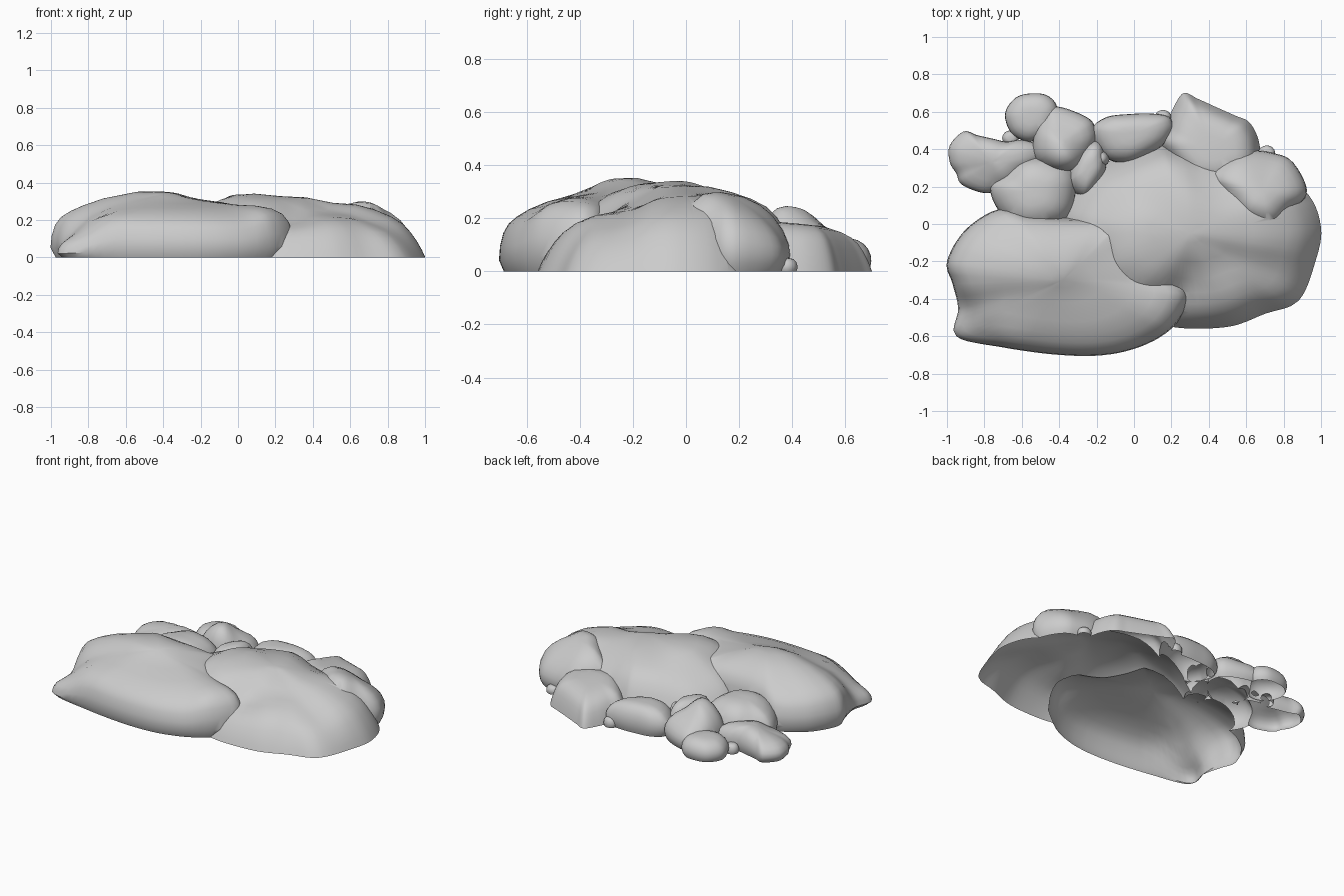
import bpy, bmesh, math
from mathutils import Vector

if "Cube" in bpy.data.objects:
    bpy.data.objects.remove(bpy.data.objects["Cube"])

# wall profiles from ground to crown: (outline scale, fraction of crown height)
BROAD = [(.955, 0), (1, .18), (.99, .4), (.96, .6), (.91, .74), (.83, .84), (.72, .92), (.55, .98), (.3, 1), (.1, 1)]
SLOPE = [(1, 0), (.975, .15), (.935, .34), (.885, .53), (.825, .7), (.74, .84), (.62, .94), (.48, .99), (.3, 1), (.1, 1)]
ROUND = [(.9, 0), (.97, .14), (1, .32), (.98, .5), (.9, .68), (.77, .83), (.58, .94), (.35, .99), (.12, 1)]
rocks = []


def smooth_loop(pts, n):
    """Closed Catmull-Rom curve through the outline points, evenly resampled."""
    P = [Vector(p) for p in pts]
    fine = []
    for i in range(len(P)):
        a, b, c, d = (P[(i + k) % len(P)] for k in (-1, 0, 1, 2))
        for s in range(12):
            t = s / 12
            fine.append(.5 * (2 * b + (c - a) * t + (2 * a - 5 * b + 4 * c - d) * t * t
                              + (3 * b - a - 3 * c + d) * t ** 3))
    return [fine[int(i * len(fine) / n)] for i in range(n)]


def crown(p, tops, width):
    """Blend the height control points around p."""
    total = acc = 0
    for x, y, z in tops:
        w = math.exp(-((p.x - x) ** 2 + (p.y - y) ** 2) / (2 * width ** 2)) + 1e-6
        total += w
        acc += w * z
    return acc / total


def rock(name, outline, centre, tops, profile=ROUND, n=48, width=.1):
    """Closed boulder reaching slightly below ground, trimmed later."""
    bm = bmesh.new()
    c = Vector(centre)
    loop = smooth_loop(outline, n)
    rings = []
    for s, f in [(profile[0][0], None)] + profile:
        ring = []
        for q in loop:
            p = c + (q - c) * s
            ring.append(bm.verts.new((p.x, p.y, -.1 if f is None else f * crown(p, tops, width))))
        rings.append(ring)
    for lo, hi in zip(rings, rings[1:]):
        for i in range(n):
            j = (i + 1) % n
            bm.faces.new((lo[i], lo[j], hi[j], hi[i]))
    tip = bm.verts.new((c.x, c.y, crown(c, tops, width)))
    root = bm.verts.new((c.x, c.y, -.1))
    for i in range(n):
        bm.faces.new((rings[-1][i], rings[-1][(i + 1) % n], tip))
        bm.faces.new((rings[0][(i + 1) % n], rings[0][i], root))
    bmesh.ops.recalc_face_normals(bm, faces=bm.faces)
    me = bpy.data.meshes.new(name)
    bm.to_mesh(me)
    bm.free()
    ob = bpy.data.objects.new(name, me)
    bpy.context.collection.objects.link(ob)
    rocks.append(ob)


# two large slabs
rock("front_boulder",
     [(-.95, -.6), (-.7, -.66), (-.4, -.7), (-.15, -.7), (.05, -.65), (.2, -.56), (.29, -.43), (.285, -.35),
      (.2, -.28), (.08, -.12), (-.01, .02), (-.12, .03), (-.38, .035), (-.56, .05), (-.72, .08), (-.9, -.03),
      (-1, -.2), (-.97, -.32), (-.94, -.45)], (-.38, -.3),
     [(-.47, -.22, .36), (-.1, -.2, .31), (.22, -.42, .32), (.1, -.22, .26), (-.4, -.48, .29),
      (-.1, -.48, .29), (-.4, -.63, .235), (-.1, -.63, .235), (-.7, -.47, .26), (-.92, -.57, .12),
      (-.87, -.22, .29), (-.7, -.2, .34), (-.4, 0, .32), (-.75, 0, .26)], BROAD, 96, .1)
rock("rear_boulder",
     [(1, -.02), (.97, -.2), (.88, -.41), (.7, -.48), (.5, -.55), (.2, -.55), (-.03, -.46), (-.25, -.3),
      (-.36, -.12), (-.42, .02), (-.36, .16), (-.26, .27), (-.1, .35), (.1, .42), (.2, .42), (.45, .36),
      (.75, .27), (.93, .16)], (.3, -.05),
     [(.03, -.04, .35), (0, -.17, .34), (.1, -.26, .31), (.3, 0, .325), (.6, .02, .29), (.84, -.05, .26),
      (.5, -.3, .23), (.24, -.43, .16), (.36, -.48, .21), (.78, -.33, .19), (.1, .22, .29), (-.16, .18, .26),
      (-.22, -.02, .28), (.5, .25, .25)], SLOPE, 96, .1)

# medium rocks on the right and at the back
rock("right_rock",
     [(.4, .25), (.5, .12), (.6, .01), (.75, -.02), (.84, .07), (.915, .14), (.915, .22), (.84, .34),
      (.74, .38), (.62, .39), (.48, .34)], (.69, .18),
     [(.64, .1, .33), (.7, .16, .315), (.84, .2, .23), (.74, .3, .15), (.52, .24, .28)])
rock("back_right_rock",
     [(.14, .42), (.17, .52), (.21, .62), (.265, .7), (.34, .67), (.45, .62), (.54, .58), (.62, .54),
      (.67, .43), (.66, .3), (.5, .2), (.3, .23)], (.42, .4),
     [(.42, .4, .205), (.32, .58, .13), (.55, .48, .16), (.25, .45, .18), (.5, .28, .19)], SLOPE, 72, .13)
rock("back_middle_rock",
     [(-.225, .5), (-.15, .57), (-.02, .588), (.1, .59), (.19, .57), (.205, .5), (.14, .41), (-.02, .33),
      (-.16, .36)], (0, .48), [(0, .46, .18), (.12, .5, .16), (-.14, .48, .17)])
rock("peaked_rock",
     [(-.54, .45), (-.49, .58), (-.42, .63), (-.25, .57), (-.205, .5), (-.215, .42), (-.29, .31), (-.4, .28),
      (-.52, .34)], (-.39, .43),
     [(-.41, .41, .265), (-.29, .48, .18), (-.4, .57, .15), (-.5, .42, .19)], ROUND, 48, .06)
rock("inner_left_rock",
     [(-.77, .19), (-.69, .27), (-.6, .34), (-.48, .35), (-.35, .3), (-.31, .2), (-.36, .03), (-.56, -.03),
      (-.7, .04)], (-.55, .17), [(-.53, .15, .24), (-.68, .18, .18), (-.42, .22, .21)])

# small rocks
rock("far_left_rock",
     [(-.985, .33), (-.985, .42), (-.91, .495), (-.84, .475), (-.75, .455), (-.68, .44), (-.6, .45), (-.51, .42),
      (-.5, .35), (-.58, .28), (-.68, .2), (-.78, .165), (-.87, .185), (-.93, .22), (-.95, .27)], (-.76, .33),
     [(-.72, .37, .16), (-.9, .41, .13), (-.86, .24, .11), (-.58, .37, .15)], ROUND, 60, .07)
rock("back_left_rock",
     [(-.69, .58), (-.65, .66), (-.58, .695), (-.47, .69), (-.41, .62), (-.44, .5), (-.55, .44), (-.65, .48)],
     (-.55, .58), [(-.54, .57, .14), (-.6, .62, .11)])
rock("wedge_rock",
     [(-.35, .22), (-.31, .36), (-.23, .44), (-.17, .42), (-.15, .3), (-.2, .2), (-.27, .14)],
     (-.24, .3), [(-.24, .3, .19)])

# pebbles
for i, (x, y, r, h) in enumerate([(-.66, .46, .045, .06), (.155, .57, .045, .06), (.71, .38, .045, .05),
                                  (-.18, .35, .05, .16)]):
    ring = [(x + r * math.cos(a * math.pi / 4), y + r * .9 * math.sin(a * math.pi / 4)) for a in range(8)]
    rock("pebble_%d" % (i + 1), ring, (x, y), [(x, y, h)], ROUND, 16)

# merge all rocks into one skin
base = rocks[0]
for other in rocks[1:]:
    m = base.modifiers.new("union", 'BOOLEAN')
    m.operation, m.solver, m.object = 'UNION', 'EXACT', other
dg = bpy.context.evaluated_depsgraph_get()
skin = bpy.data.meshes.new_from_object(base.evaluated_get(dg))
for ob in rocks:
    bpy.data.objects.remove(ob)

# trim at the ground, leaving the underside open
bm = bmesh.new()
bm.from_mesh(skin)
bmesh.ops.bisect_plane(bm, geom=bm.verts[:] + bm.edges[:] + bm.faces[:], dist=1e-5,
                       plane_co=(0, 0, 0), plane_no=(0, 0, 1), clear_inner=True)
bm.to_mesh(skin)
bm.free()
cluster = bpy.data.objects.new("rock_cluster", skin)
bpy.context.collection.objects.link(cluster)
bpy.context.view_layer.objects.active = cluster
cluster.select_set(True)
bpy.ops.object.shade_smooth_by_angle(angle=math.radians(40))
